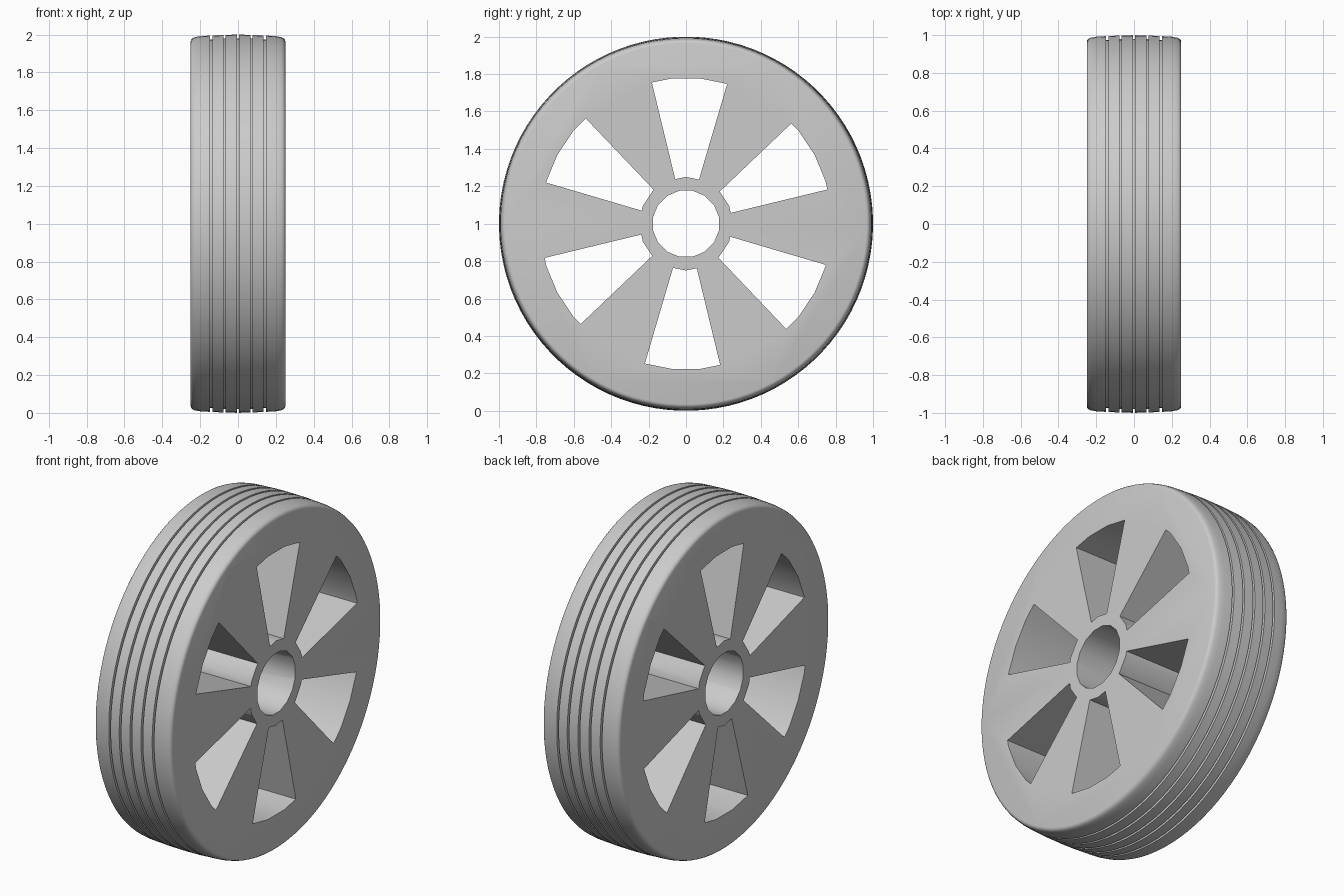
import bpy, bmesh, math
from math import cos, sin, pi, radians

cube = bpy.data.objects.get("Cube")
if cube:
    bpy.data.objects.remove(cube, do_unlink=True)

HALF_WIDTH = 0.25
SEGMENTS = 96

grey = bpy.data.materials.new("light grey")
grey.use_nodes = True
grey.diffuse_color = (0.6, 0.6, 0.6, 1)
grey.node_tree.nodes["Principled BSDF"].inputs["Base Color"].default_value = grey.diffuse_color


def make_object(name, bm):
    bmesh.ops.recalc_face_normals(bm, faces=bm.faces)
    mesh = bpy.data.meshes.new(name)
    bm.to_mesh(mesh)
    bm.free()
    mesh.materials.append(grey)
    obj = bpy.data.objects.new(name, mesh)
    bpy.context.collection.objects.link(obj)
    obj.location.z = 1
    return obj


def ring(bm, x, r, n):
    return [bm.verts.new((x, r * cos(2 * pi * (i + 0.5) / n), r * sin(2 * pi * (i + 0.5) / n)))
            for i in range(n)]


def bridge(bm, a, b):
    for i in range(len(a)):
        j = (i + 1) % len(a)
        bm.faces.new((a[i], a[j], b[j], b[i]))


def prism(bm, points):
    """Extrude a (y, z) outline right through the wheel."""
    ends = [[bm.verts.new((x, y, z)) for y, z in points] for x in (-0.4, 0.4)]
    for end in ends:
        bm.faces.new(end)
    bridge(bm, *ends)


def polygon_arc(radius, n, offset, start, end):
    """Part of a regular polygon between two angles in degrees."""
    step = 360 / n
    first = math.ceil((start - offset) / step)
    corners = [offset + k * step for k in range(first, first + n) if offset + k * step < end]
    points = []
    for a in [start] + corners + [end]:
        r = radius * cos(pi / n) / cos(radians((a - offset) % step - step / 2))
        points.append((r * cos(radians(a)), r * sin(radians(a))))
    return points


# Tyre cross-section: rounded shoulder, slight crown and five grooves
shoulder = [(0.25, 0.965), (0.247, 0.975), (0.24, 0.982), (0.228, 0.987), (0.2, 0.992)]
profile = [(-x, r) for x, r in shoulder]
for k in range(-2, 3):
    x, r = k * 0.071, 1 - 0.0012 * k * k
    profile += [(x - 0.006, r), (x - 0.006, r - 0.02), (x + 0.006, r - 0.02), (x + 0.006, r)]
profile += reversed(shoulder)

# Solid wheel turned about the x axis
bm = bmesh.new()
rings = [ring(bm, x, r, SEGMENTS) for x, r in profile]
for a, b in zip(rings, rings[1:]):
    bridge(bm, a, b)
bm.faces.new(rings[0])
bm.faces.new(rings[-1])
wheel = make_object("wheel", bm)

# Axle hole and six wedge windows between the spokes
bm = bmesh.new()
bridge_ends = [ring(bm, x, 0.18, 16) for x in (-0.4, 0.4)]
bridge(bm, *bridge_ends)
for end in bridge_ends:
    bm.faces.new(end)
for k in range(6):
    mid = 28.6 + 60 * k
    outer = polygon_arc(0.78, 32, 360 / 64, mid - 15, mid + 15)
    inner = polygon_arc(0.25, 16, 0, mid - 15, mid + 15)
    prism(bm, outer + inner[::-1])
cutter = make_object("hole_cutter", bm)
cutter.hide_render = True

cut = wheel.modifiers.new("holes", 'BOOLEAN')
cut.operation = 'DIFFERENCE'
cut.solver = 'EXACT'
cut.object = cutter
bpy.ops.object.select_all(action='DESELECT')
wheel.select_set(True)
bpy.context.view_layer.objects.active = wheel
bpy.ops.object.modifier_apply(modifier=cut.name)
bpy.data.objects.remove(cutter, do_unlink=True)
bpy.ops.object.shade_smooth_by_angle(angle=radians(30))
